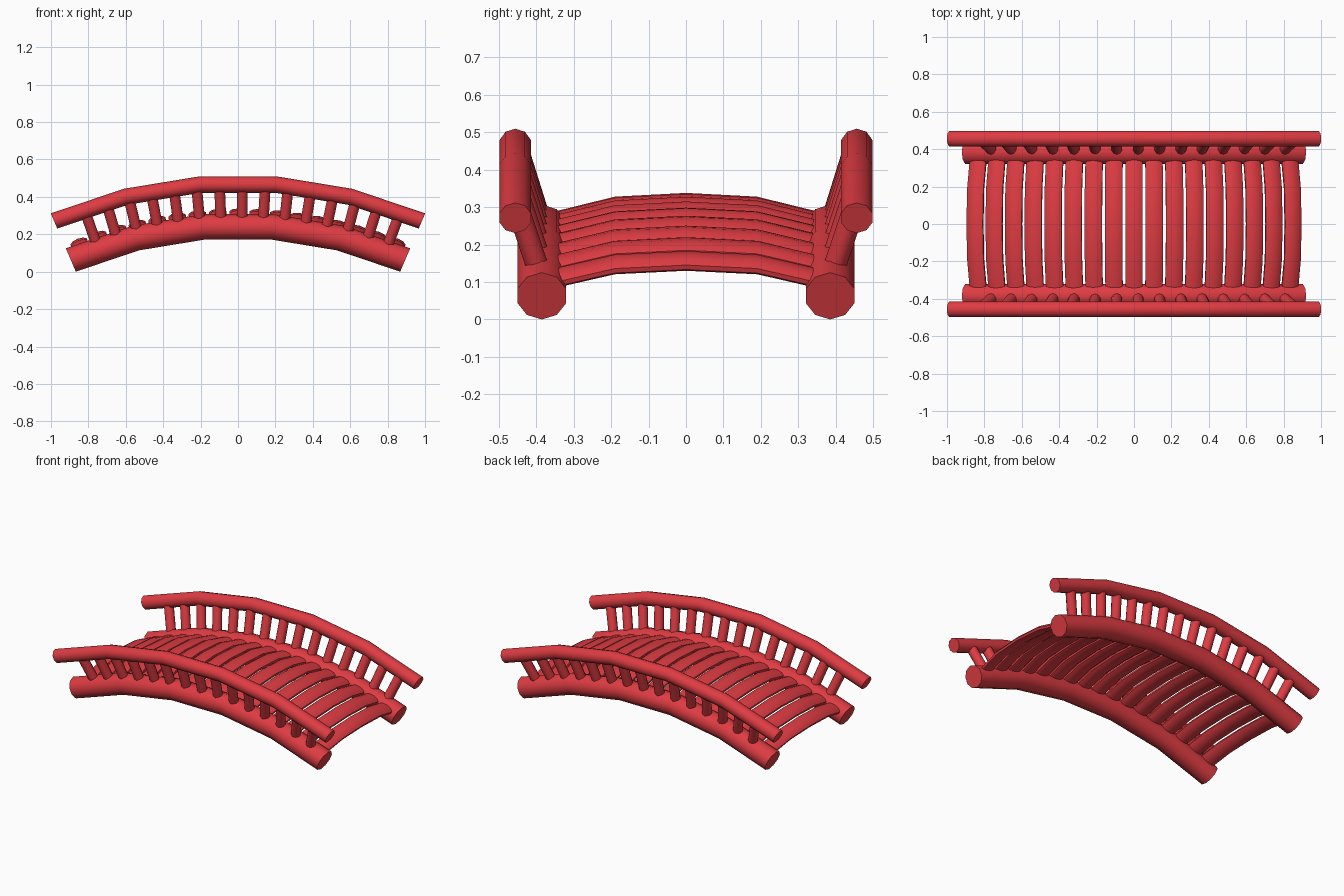
import bpy, math
from mathutils import Vector

if "Cube" in bpy.data.objects:
    bpy.data.objects.remove(bpy.data.objects["Cube"])

SIDES = 10
CENTER_Z = -2.013          # centre of the bridge arc
BEAM_R, RAIL_R = 2.26, 2.487
HALF = 23.3                # half angle of the arc in degrees

red = bpy.data.materials.new("red_paint")
red.diffuse_color = (0.73, 0.045, 0.055, 1)
red.use_nodes = True
red.node_tree.nodes["Principled BSDF"].inputs["Base Color"].default_value = red.diffuse_color


def on_arc(deg, radius, y):
    a = math.radians(deg)
    return Vector((radius * math.sin(a), y, CENTER_Z + radius * math.cos(a)))


def radial(deg):
    a = math.radians(deg)
    return Vector((math.sin(a), 0, math.cos(a)))


def sweep(name, stations, half_w, half_t):
    """Tube through stations (centre, width axis, thickness axis)."""
    verts, faces = [], []
    for c, u, v in stations:
        for i in range(SIDES):
            t = math.tau * i / SIDES
            verts.append(c + u * half_w * math.sin(t) + v * half_t * math.cos(t))
    for s in range(len(stations) - 1):
        for i in range(SIDES):
            j = (i + 1) % SIDES
            a, b = s * SIDES, (s + 1) * SIDES
            faces.append((a + i, b + i, b + j, a + j))
    last = (len(stations) - 1) * SIDES
    faces.append(tuple(range(SIDES)))
    faces.append(tuple(reversed(range(last, last + SIDES))))
    mesh = bpy.data.meshes.new(name)
    mesh.from_pydata(verts, [], faces)
    mesh.materials.append(red)
    ob = bpy.data.objects.new(name, mesh)
    bpy.context.collection.objects.link(ob)
    bpy.ops.object.select_all(action='DESELECT')
    bpy.context.view_layer.objects.active = ob
    ob.select_set(True)
    bpy.ops.object.mode_set(mode='EDIT')
    bpy.ops.mesh.select_all(action='SELECT')
    bpy.ops.mesh.normals_make_consistent(inside=False)
    bpy.ops.object.mode_set(mode='OBJECT')
    bpy.ops.object.shade_smooth_by_angle(angle=math.radians(40))
    return ob


def arched_bar(name, radius, y, r):
    angles = [HALF * (2 * i / 5 - 1) for i in range(6)]
    sweep(name, [(on_arc(a, radius, y), Vector((0, 1, 0)), radial(a))
                 for a in angles], r, r)


for side, label in ((-1, "front"), (1, "back")):
    # side beams and handrails
    arched_bar(label + "_beam", BEAM_R, side * 0.385, 0.068)
    arched_bar(label + "_handrail", RAIL_R, side * 0.456, 0.044)
    # balusters leaning outward from beam to handrail
    for i in range(15):
        deg = -19.3 + i * 39.7 / 14
        p = on_arc(deg, BEAM_R, side * 0.385)
        q = on_arc(deg, RAIL_R, side * 0.456)
        d = (q - p).normalized()
        u = Vector((0, 1, 0)).cross(d).normalized()
        v = d.cross(u)
        sweep(f"{label}_baluster_{i + 1}", [(p, u, v), (q, u, v)], 0.03, 0.03)

# deck planks, bowed upward across the width
profile = [(-0.385, 0.012), (-0.19, 0.06), (0, 0.07), (0.19, 0.06), (0.385, 0.012)]
for i in range(17):
    deg = 21.4 * (i / 8 - 1)
    n = radial(deg)
    along = Vector((n.z, 0, -n.x))
    sweep(f"deck_plank_{i + 1}",
          [(on_arc(deg, BEAM_R + h, y), along, n) for y, h in profile], 0.049, 0.021)
